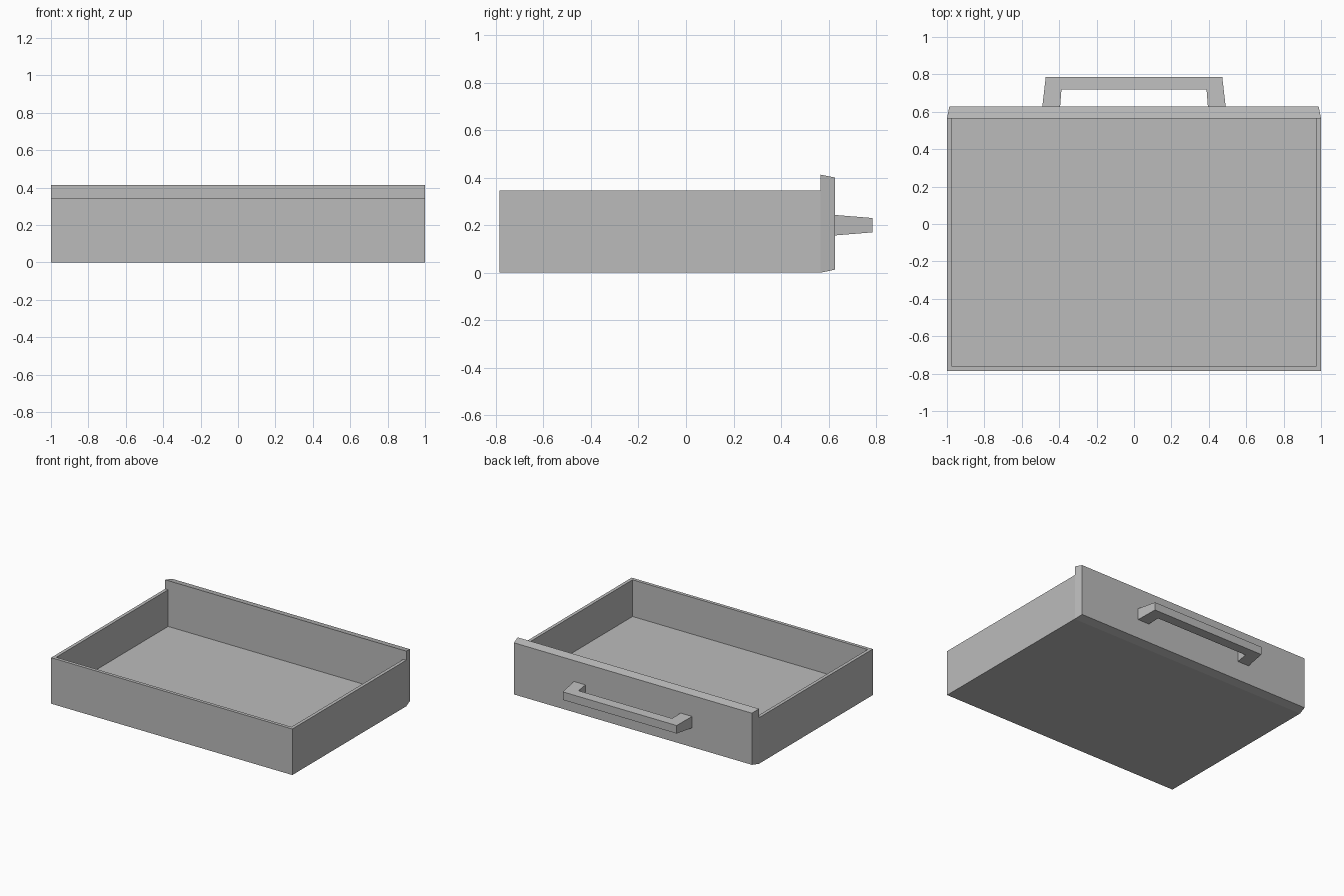
import bpy
import bmesh

old = bpy.data.objects.get("Cube")
if old:
    bpy.data.objects.remove(old, do_unlink=True)

# Single flat colour
grey = bpy.data.materials.new("plain_grey")
grey.use_nodes = True
colour = (0.5, 0.5, 0.5, 1)
grey.diffuse_color = colour
grey.node_tree.nodes["Principled BSDF"].inputs["Base Color"].default_value = colour

# Main sizes
WIDTH, WALL, FLOOR = 1.0, 0.025, 0.07
FRONT, PANEL_IN, PANEL_OUT, TIP = -0.785, 0.565, 0.628, 0.785
RIM, PANEL_TOP = 0.345, 0.413


def prism(name, half_outline, z0, z1, adjust=None):
    """Extrude an outline given for its +x half, mirrored across x = 0."""
    outline = half_outline + [(-x, y) for x, y in reversed(half_outline)]
    bm = bmesh.new()
    base = bm.faces.new([bm.verts.new((x, y, z0)) for x, y in outline])
    grown = bmesh.ops.extrude_face_region(bm, geom=[base], use_keep_orig=True)
    for item in grown["geom"]:
        if isinstance(item, bmesh.types.BMVert):
            item.co.z = z1
    if adjust:
        for v in bm.verts:
            adjust(v)
    bmesh.ops.recalc_face_normals(bm, faces=bm.faces)
    mesh = bpy.data.meshes.new(name)
    bm.to_mesh(mesh)
    bm.free()
    mesh.materials.append(grey)
    obj = bpy.data.objects.new(name, mesh)
    bpy.context.collection.objects.link(obj)
    return obj


# Three thin walls in one U-shaped piece, closed by the face panel
inner = WIDTH - WALL
prism("tray_walls", [(inner, FRONT + WALL), (inner, PANEL_IN),
                     (WIDTH, PANEL_IN), (WIDTH, FRONT)], 0, RIM)

# Floor set between the walls
prism("tray_floor", [(inner, PANEL_IN), (inner, FRONT + WALL)], 0, FLOOR)


# Face panel, narrowing slightly towards its outer side
def bevel_panel(v):
    if v.co.y > PANEL_IN + 0.01:
        v.co.z += 0.013 if v.co.z < PANEL_TOP / 2 else -0.013


prism("face_panel", [(WIDTH, PANEL_IN), (WIDTH - 0.013, PANEL_OUT)],
      0, PANEL_TOP, bevel_panel)


# Pull handle, thinning towards its tip
def taper_handle(v):
    t = (v.co.y - PANEL_OUT) / (TIP - PANEL_OUT)
    v.co.z = 0.2 + v.co.z * (0.043 - 0.013 * t)


prism("pull_handle", [(0.388, 0.718), (0.395, PANEL_OUT),
                      (0.49, PANEL_OUT), (0.472, TIP)], -1, 1, taper_handle)
